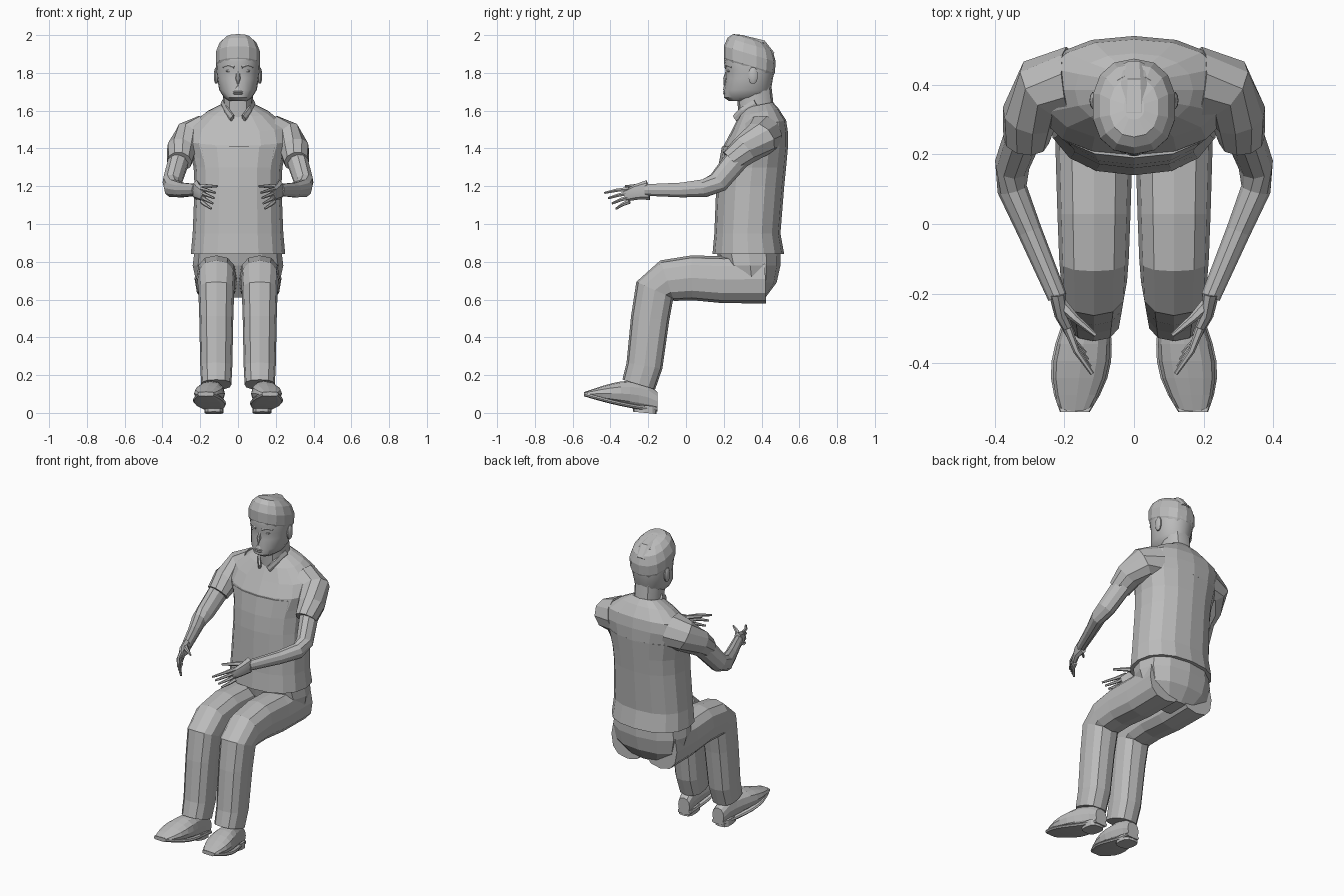
import bpy, bmesh, math
from mathutils import Vector

cube = bpy.data.objects.get("Cube")
if cube:
    bpy.data.objects.remove(cube, do_unlink=True)

grey = bpy.data.materials.new("plain grey")
grey.use_nodes = True
colour = (.5, .5, .5, 1)
grey.diffuse_color = colour
grey.node_tree.nodes["Principled BSDF"].inputs["Base Color"].default_value = colour

SIDES = {"left": 1, "right": -1}
UP = Vector((0, 0, 1))
ACROSS = Vector((1, 0, 0))


def skin(name, rings, smooth=False):
    """Join rings of points into a closed skin."""
    bm = bmesh.new()
    loops = [[bm.verts.new(point) for point in ring] for ring in rings]
    count = len(loops[0])
    for lower, upper in zip(loops, loops[1:]):
        for i in range(count):
            j = (i + 1) % count
            bm.faces.new((lower[i], lower[j], upper[j], upper[i]))
    bm.faces.new(loops[0])
    bm.faces.new(loops[-1])
    bmesh.ops.recalc_face_normals(bm, faces=bm.faces)
    mesh = bpy.data.meshes.new(name)
    bm.to_mesh(mesh)
    bm.free()
    mesh.materials.append(grey)
    obj = bpy.data.objects.new(name, mesh)
    bpy.context.collection.objects.link(obj)
    if smooth:
        bpy.ops.object.select_all(action='DESELECT')
        obj.select_set(True)
        bpy.context.view_layer.objects.active = obj
        bpy.ops.object.shade_smooth_by_angle(angle=math.radians(35))


def oval(centre, u, v, sides, power=2):
    """Superellipse ring with half axes u and v."""
    ring = []
    for i in range(sides):
        angle = math.tau * i / sides
        c, s = math.cos(angle), math.sin(angle)
        ring.append(centre + u * math.copysign(abs(c) ** (2 / power), c)
                    + v * math.copysign(abs(s) ** (2 / power), s))
    return ring


def loft(name, sections, sides=12, power=2.3, slope=0, x=0, smooth=False):
    """Stacked sections: front y, back y, height, half width."""
    rings = []
    for front, back, z, width in sections:
        depth = (back - front) / 2
        rings.append(oval(Vector((x, front + depth, z)),
                          Vector((0, depth, depth * slope)),
                          ACROSS * width, sides, power))
    skin(name, rings, smooth)


def tube(name, path, start, end, tall=1, sides=8, power=2, side=1, smooth=False):
    """Tapered limb along a path, its radius going from start to end."""
    points = [Vector((x * side, y, z)) for x, y, z in path]
    last = len(points) - 1
    rings = []
    for i, point in enumerate(points):
        along = (points[min(i + 1, last)] - points[max(i - 1, 0)]).normalized()
        u = along.cross(UP).normalized()
        radius = start + (end - start) * i / last
        rings.append(oval(point, u * radius, u.cross(along) * radius * tall,
                          sides, power))
    skin(name, rings, smooth)


def blob(name, x, y, z, width, depth, height):
    """Small ellipsoid."""
    rings = []
    for k in range(1, 8):
        angle = math.pi * k / 8
        r = math.sin(angle)
        rings.append(oval(Vector((x, y, z - height * math.cos(angle))),
                          ACROSS * width * r, Vector((0, depth * r, 0)), 10))
    skin(name, rings, smooth=True)


# Shirt: body from the hem up, then a yoke sloping up to the back of the neck
loft("shirt_body", [
    (.14, .52, .84, .25), (.15, .5, .95, .24), (.16, .52, 1.2, .23),
    (.17, .53, 1.3, .235), (.19, .54, 1.41, .26)], sides=16)
loft("shirt_yoke", [
    (.18, .54, 1.37, .25), (.2, .54, 1.45, .28), (.24, .53, 1.52, .26),
    (.28, .49, 1.59, .17), (.31, .46, 1.63, .09)], sides=16, slope=.2)

# Trouser seat
loft("trouser_seat", [
    (.16, .5, .86, .23), (.18, .5, .78, .24),
    (.22, .48, .69, .22), (.28, .42, .61, .15)])

# Neck, head and hair
loft("neck", [(.28, .47, 1.55, .08), (.27, .45, 1.72, .08)],
     slope=.3, smooth=True)
loft("head", [
    (.23, .37, 1.65, .045), (.2, .43, 1.67, .075), (.2, .45, 1.71, .1),
    (.21, .46, 1.77, .11), (.21, .47, 1.81, .115), (.2, .47, 1.86, .117),
    (.21, .46, 1.91, .11), (.24, .43, 1.95, .08)],
    sides=20, power=2.1, smooth=True)
loft("hair", [
    (.21, .46, 1.82, .11), (.2, .47, 1.84, .12), (.2, .475, 1.9, .12),
    (.22, .46, 1.95, .1), (.25, .42, 1.98, .07), (.3, .37, 1.99, .03)],
    sides=14, slope=-.3)
tube("hair_crest", [(0, .24, 1.96), (0, .32, 1.98), (0, .41, 1.96), (0, .46, 1.9)],
     .05, .03, tall=.4, sides=6)

# Face details
tube("nose", [(0, .22, 1.81), (0, .21, 1.77), (0, .2, 1.73), (0, .21, 1.72)],
     .01, .02, smooth=True)
blob("upper_lip", 0, .21, 1.7, .03, .015, .006)
blob("lower_lip", 0, .21, 1.69, .03, .014, .006)

for label, side in SIDES.items():
    blob(label + "_eye", .045 * side, .23, 1.81, .02, .012, .008)
    tube(label + "_eyebrow", [(.02, .21, 1.83), (.05, .22, 1.84), (.08, .24, 1.83)],
         .008, .004, sides=6, side=side)
    blob(label + "_ear", .115 * side, .355, 1.785, .013, .026, .046)
    tube(label + "_collar", [(.08, .37, 1.64), (.06, .3, 1.6), (.03, .26, 1.56)],
         .012, .01, tall=2, sides=6, side=side)

    # Sleeve and bare arm
    tube(label + "_sleeve", [
        (.18, .4, 1.47), (.26, .39, 1.45), (.3, .31, 1.39), (.31, .24, 1.33)],
        .11, .066, sides=10, side=side)
    tube(label + "_arm", [
        (.3, .3, 1.38), (.35, .17, 1.22), (.35, .1, 1.19),
        (.3, -.02, 1.18), (.22, -.21, 1.18)],
        .058, .028, tall=1.15, sides=10, side=side)

    # Palm, evenly fanned fingers and thumb
    tube(label + "_palm", [(.22, -.2, 1.18), (.21, -.26, 1.17), (.18, -.32, 1.15)],
         .024, .014, tall=2.2, side=side, smooth=True)
    for k, finger in enumerate(("index", "middle", "ring", "little")):
        root = Vector((.19, -.3, 1.185 - k * .022))
        tip = Vector((.12 + k * .007, -.43 + k * .02, 1.165 - k * .028))
        knuckle = root.lerp(tip, .5) + Vector((.01, 0, .004))
        tube(f"{label}_{finger}_finger", [root, knuckle, tip],
             .013, .006, sides=6, side=side)
    tube(label + "_thumb", [(.21, -.23, 1.19), (.17, -.27, 1.2), (.11, -.32, 1.2)],
         .019, .006, sides=6, side=side)

    # Trouser leg, bent at the knee
    leg_line = [(.42, .71), (.2, .705), (.03, .715), (-.1, .7), (-.165, .65),
                (-.19, .5), (-.22, .25), (-.25, .15)]
    tube(label + "_trouser_leg", [(.115, y, z) for y, z in leg_line],
         .115, .08, tall=1.13, sides=12, power=2.5, side=side)

    # Shoe and sole swept from heel to toe, the toe curling up
    upper, sole = [], []
    for step in range(9):
        t = step / 8
        centre = Vector(((.12 + .05 * t) * side, -.15 - .39 * t, 0))
        width = ACROSS * (.04 + .04 * math.sin(math.pi * t ** 1.5))
        low = .01 + .08 * t ** 1.5
        top = .11 + .06 * math.sin(math.pi * t ** .7)
        half = UP * (top - low) / 2
        upper.append(oval(centre + UP * low + half, width, half, 12, 2.3))
        sole.append(oval(centre + UP * (low + .01), width * 1.07, UP * .012, 12, 4))
    skin(label + "_shoe", upper)
    skin(label + "_sole", sole)
    loft(label + "_heel", [(-.28, -.155, 0, .05), (-.28, -.155, .04, .05)],
         power=3, slope=-.1, x=.128 * side)
